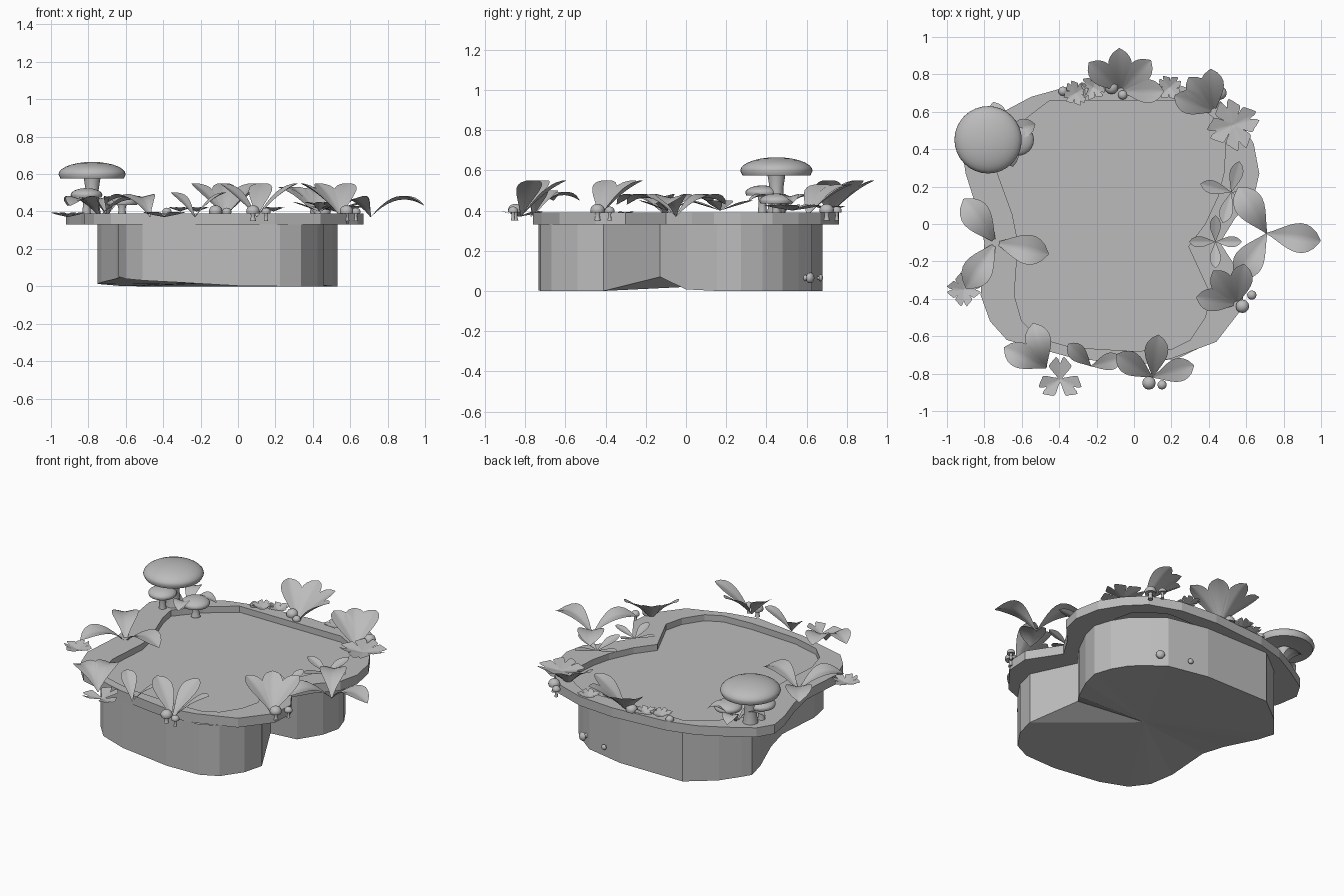
import bpy, bmesh
from math import sin, cos, pi, radians, hypot
from mathutils import Vector

if "Cube" in bpy.data.objects:
    bpy.data.objects.remove(bpy.data.objects["Cube"], do_unlink=True)

GREY = (0.5, 0.5, 0.5, 1.0)
stone = bpy.data.materials.new("plain grey")
stone.use_nodes = True
stone.diffuse_color = GREY
stone.node_tree.nodes["Principled BSDF"].inputs["Base Color"].default_value = GREY


def finish(name, bm, smooth=None):
    """Turn a bmesh into a named object, smooth up to an angle if one is given."""
    mesh = bpy.data.meshes.new(name)
    bm.to_mesh(mesh)
    bm.free()
    mesh.materials.append(stone)
    obj = bpy.data.objects.new(name, mesh)
    bpy.context.collection.objects.link(obj)
    if smooth:
        bpy.ops.object.select_all(action='DESELECT')
        obj.select_set(True)
        bpy.context.view_layer.objects.active = obj
        bpy.ops.object.shade_smooth_by_angle(angle=radians(smooth))


def loop(bm, points):
    return [bm.verts.new(p) for p in points]


def bridge(bm, a, b):
    for i in range(len(a)):
        j = (i + 1) % len(a)
        bm.faces.new((a[i], a[j], b[j], b[i]))


def fan(bm, ring, centre):
    c = bm.verts.new(centre)
    for i in range(len(ring)):
        bm.faces.new((ring[i], ring[(i + 1) % len(ring)], c))


# Rim outline: outer x, y and inner x, y, anticlockwise from the notch on the left
RIM = [(.46, -.1, .29, -.12), (.54, .03, .38, 0), (.64, .14, .45, .15), (.67, .27, .48, .27),
       (.64, .43, .49, .42), (.56, .56, .46, .54), (.45, .67, .37, .61), (.25, .74, .28, .66),
       (0, .76, 0, .66), (-.37, .73, -.45, .66), (-.55, .68, -.53, .6), (-.7, .6, -.62, .53),
       (-.86, .5, -.71, .43), (-.92, .4, -.75, .38), (-.9, .27, -.73, .27), (-.84, .08, -.65, .05),
       (-.8, -.1, -.62, -.1), (-.82, -.38, -.64, -.38), (-.77, -.52, -.6, -.52),
       (-.68, -.62, -.51, -.61), (-.35, -.71, -.33, -.66), (0, -.76, 0, -.68),
       (.2, -.72, .2, -.67), (.44, -.63, .3, -.62), (.58, -.45, .38, -.5), (.59, -.3, .41, -.38)]
OUTER = [row[:2] for row in RIM]
INNER = [row[2:] for row in RIM]
LOW, TOP, FLOOR = .33, .39, .35

bm = bmesh.new()
rings = [loop(bm, [(x, y, z) for x, y in outline])
         for outline, z in ((INNER, LOW), (OUTER, LOW), (OUTER, TOP), (INNER, TOP))]
for a, b in zip(rings, rings[1:] + rings[:1]):
    bridge(bm, a, b)
bmesh.ops.recalc_face_normals(bm, faces=bm.faces)
finish("rim", bm)

# Basin floor
bm = bmesh.new()
fan(bm, loop(bm, [(x, y, FLOOR) for x, y in INNER]), (-.1, 0, FLOOR))
finish("basin_floor", bm)


# Body: the inner outline spread outward, cut back at the back left corner,
# with its lower edge lifted near both notches
def spread(x, y):
    x *= 1.12 if x > 0 else 1
    y *= 1.08 if y < 0 else 1.03
    cut = .28 * max(0, x + y - .8)
    return x - cut, y - cut


def lift(x, y):
    return max(0, .08 - .4 * hypot(x - .3, y + .13), .065 - .08 * hypot(x + .61, y + .25))


BODY = [spread(x, y) for x, y in INNER]
bm = bmesh.new()
lower = loop(bm, [(x, y, lift(x, y)) for x, y in BODY])
bridge(bm, lower, loop(bm, [(x, y, LOW) for x, y in BODY]))
fan(bm, lower[::-1], (-.08, 0, .02))
finish("body", bm)


def lathe(bm, profile, origin, sides, axis):
    """Revolve a radius and height profile that ends on the axis at both ends."""
    turn = Vector((0, 0, 1)).rotation_difference(Vector(axis))

    def place(r, z, a):
        return Vector(origin) + turn @ Vector((r * cos(a), r * sin(a), z))

    rows = [loop(bm, [place(r, z, 2 * pi * i / sides) for i in range(sides)])
            for r, z in profile[1:-1]]
    fan(bm, rows[0][::-1], place(*profile[0], 0))
    for a, b in zip(rows, rows[1:]):
        bridge(bm, a, b)
    fan(bm, rows[-1], place(*profile[-1], 0))


def mushroom(name, origin, r, under, height, stem, sides=24, axis=(0, 0, 1)):
    """Domed cap on a flared stem."""
    bm = bmesh.new()
    stalk = [(0, 0), (stem * 1.3, 0), (stem, under * .3), (stem * .85, under * .7),
             (stem * 1.1, under), (0, under + .01)]
    cap = [(0, under + height * .2), (r * .6, under + height * .1), (r * .94, under)]
    for i in range(7):
        a = i * pi / 14
        cap.append((r * cos(a), under + height * (.25 + .75 * sin(a))))
    cap.append((0, under + height))
    for profile in (stalk, cap):
        lathe(bm, profile, origin, sides, axis)
    finish(name, bm, 50)


mushroom("large_mushroom", (-.78, .45, .36), .18, .215, .09, .04, 32)
mushroom("middle_mushroom", (-.81, .38, .36), .085, .115, .05, .022)
mushroom("low_mushroom", (-.62, .45, .36), .085, .075, .05, .022)

# Pairs of tiny mushrooms, one bigger than the other
PAIRS = [(.08, -.85, .15, -.86), (.58, -.44, .63, -.38), (.46, .7, .41, .75), (-.12, .73, -.06, .69)]
for ax, ay, bx, by in PAIRS:
    for x, y, r in ((ax, ay, .036), (bx, by, .025)):
        mushroom("tiny_mushroom", (x, y, .35), r, .04, r * 1.2, r * .35, 12)
mushroom("tiny_mushroom", (-.38, .71, .35), .025, .04, .03, .01, 12)
for x, y, r in ((.3, .59, .028), (.12, .65, .018)):
    mushroom("wall_mushroom", (x, y, .065), r, r * .8, r, r / 2, 8, (x, y, 0))


def blade(bm, base, angle, length, rise, width, arch=0, heart=False):
    """Folded paddle leaf; a heart blade is widest near the tip, which has two round lobes."""
    run = Vector((length * cos(angle), length * sin(angle), rise))
    side = Vector((-sin(angle), cos(angle), 0))
    grid = []
    for i in range(11):
        t = i / 10
        if heart:
            half = width / 2 * sin(pi * (.05 + .7 * t ** 1.3))
        else:
            half = width / 2 * (.04 + .96 * max(0, sin(pi * t ** 1.5)) ** .75)
        row = []
        for k in range(-4, 5):
            u = k / 4
            notch = .32 * (1 - sin(pi * abs(u))) * t ** 3 if heart else 0
            p = Vector(base) + run * (t - notch) + side * (half * u)
            p.z += arch * 4 * t * (1 - t) + .25 * half * abs(u)
            row.append(bm.verts.new(p))
        grid.append(row)
    for a, b in zip(grid, grid[1:]):
        for k in range(8):
            bm.faces.new((a[k], b[k], b[k + 1], a[k + 1]))


def spray(name, base, start, step, count, length, rise, width, arch=0, heart=False):
    """Blades fanned out from one point at even angles."""
    bm = bmesh.new()
    for i in range(count):
        blade(bm, base, radians(start + step * i), length, rise, width, arch, heart)
    finish(name, bm, 60)


# Leaf clusters: base x, y, first heading, step, count, length and rise
CLUSTERS = {
    "right_leaves": (-.74, -.1, 126, 111, 3, .29, .06),
    "front_right_leaves": (-.47, -.77, 106, 48, 2, .25, .08),
    "front_small_leaves": (-.23, -.76, 14, 122, 2, .17, .13),
    "front_leaves": (.1, -.82, 16, 66, 3, .23, .18),
    "front_left_leaves": (.55, -.43, 80, 45, 3, .22, .18),
    "left_leaves": (.71, -.05, 122, 115, 3, .29, .06),
    "back_left_leaves": (.43, .6, 95, 32, 3, .23, .16),
    "back_leaves": (-.07, .71, 0, 46, 4, .23, .18),
    "mushroom_leaves": (-.7, .48, 17, 90, 4, .18, .07),
}
for name, (x, y, start, step, count, length, rise) in CLUSTERS.items():
    arch = .06 if rise < .1 else .02
    spray(name, (x, y, .37), start, step, count, length, rise, length * .55, arch)

# Clovers with notched petals: x, y, size and heading
for x, y, r, turn in [(-.91, -.35, .09, 0), (.53, .53, .14, 20), (-.31, .7, .07, 30),
                      (-.22, .73, .07, 60), (.19, .73, .07, 40)]:
    spray("clover", (x, y, .37 if x < -.5 else .4), turn, 90, 4, r, .02, r, 0, True)
spray("front_clover", (-.395, -.83, .37), -30, 120, 3, .12, .02, .12, 0, True)

# Star flowers with pointed petals
for x, y, r, turn in [(.435, -.095, .14, 0), (.52, .17, .17, -15)]:
    spray("star_flower", (x, y, .4), turn, 90, 4, r, .05, r * .42)
